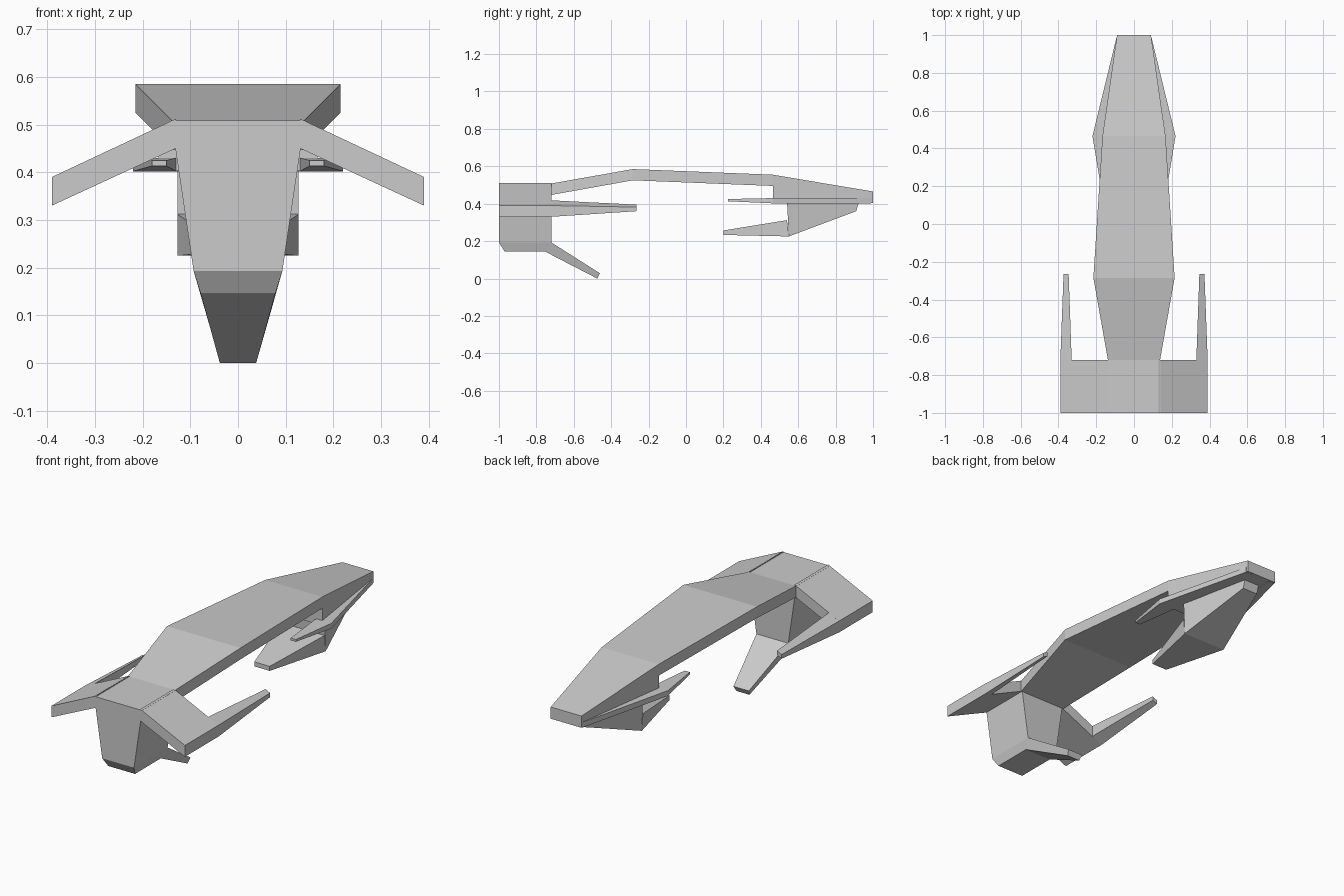
import bpy, bmesh

if "Cube" in bpy.data.objects:
    bpy.data.objects.remove(bpy.data.objects["Cube"])


def loft(name, sections, mirror=False):
    """Skin a row of equal-sized cross-sections and cap both ends."""
    bm = bmesh.new()
    rings = [[bm.verts.new(p) for p in s] for s in sections]
    n = len(rings[0])
    for a, b in zip(rings, rings[1:]):
        for i in range(n):
            j = (i + 1) % n
            bm.faces.new((a[i], a[j], b[j], b[i]))
    bm.faces.new(rings[0])
    bm.faces.new(rings[-1])
    bmesh.ops.recalc_face_normals(bm, faces=bm.faces)
    mesh = bpy.data.meshes.new(name)
    bm.to_mesh(mesh)
    bm.free()
    ob = bpy.data.objects.new(name, mesh)
    bpy.context.collection.objects.link(ob)
    if mirror:
        ob.modifiers.new("mirror", 'MIRROR').use_mirror_merge = False
    return ob


def bar(y_top, z_top, y_bot, z_bot, w_top, w_bot=None):
    """Four-point section centred on x = 0."""
    w_bot = w_top if w_bot is None else w_bot
    return [(-w_top, y_top, z_top), (w_top, y_top, z_top),
            (w_bot, y_bot, z_bot), (-w_bot, y_bot, z_bot)]


def slab(y, x_in, x_out, in_top, in_bot, out_top, out_bot):
    """Four-point section on the right-hand side."""
    return [(x_in, y, in_top), (x_out, y, out_top),
            (x_out, y, out_bot), (x_in, y, in_bot)]


# Long arched back plate
loft("spine", [bar(-0.72, 0.508, -0.72, 0.447, 0.138),
               bar(-0.285, 0.585, -0.285, 0.525, 0.215),
               bar(0.465, 0.555, 0.465, 0.495, 0.167)])

# Wedge head at the far end
loft("head", [bar(0.465, 0.555, 0.465, 0.403, 0.167),
              bar(1.0, 0.465, 1.0, 0.403, 0.09)])

# Side flanges of the head, ending in backward prongs
loft("head_prong", [slab(0.225, 0.15, 0.18, 0.425, 0.413, 0.425, 0.413),
                    slab(0.465, 0.13, 0.22, 0.43, 0.402, 0.43, 0.402),
                    slab(0.99, 0.05, 0.092, 0.43, 0.402, 0.43, 0.402)], mirror=True)

# Keel under the head
loft("keel", [bar(0.54, 0.41, 0.55, 0.225, 0.127),
              bar(0.925, 0.41, 0.91, 0.36, 0.045)])
loft("keel_prong", [bar(0.54, 0.312, 0.55, 0.225, 0.127),
                    bar(0.2, 0.257, 0.2, 0.233, 0.045)])

# Tapered block below the wings, with chamfered foot
profile = [(0.508, 0.14, -1.0, -0.72), (0.193, 0.093, -1.0, -0.72),
           (0.145, 0.078, -0.97, -0.755)]
loft("wing_block", [[(-w, y0, z), (w, y0, z), (w, y1, z), (-w, y1, z)]
                    for z, w, y0, y1 in profile])
loft("lower_prong", [bar(-0.72, 0.193, -0.755, 0.145, 0.093, 0.078),
                     bar(-0.46, 0.028, -0.475, 0.0, 0.045, 0.038)])

# Drooping wings with prongs along their outer edges
loft("wing", [slab(y, 0.13, 0.39, 0.512, 0.45, 0.39, 0.33) for y in (-1.0, -0.72)],
     mirror=True)
loft("wing_prong", [slab(-0.72, 0.33, 0.39, 0.418, 0.358, 0.39, 0.33),
                    slab(-0.265, 0.346, 0.373, 0.395, 0.373, 0.382, 0.36)],
     mirror=True)
